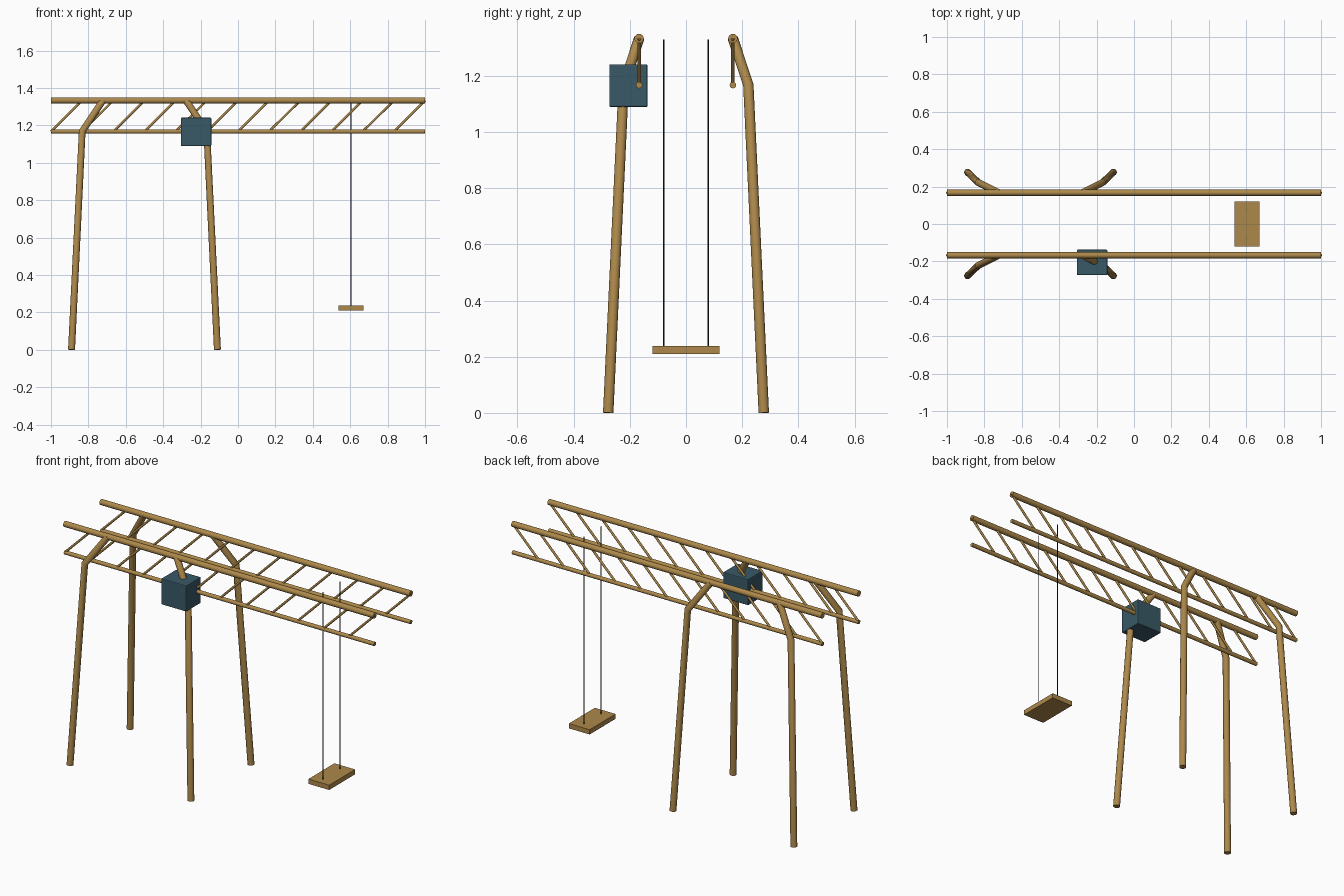
import bpy
import math
from mathutils import Vector

cube = bpy.data.objects.get("Cube")
if cube:
    bpy.data.objects.remove(cube, do_unlink=True)


def make_material(name, colour):
    mat = bpy.data.materials.new(name)
    mat.use_nodes = True
    mat.diffuse_color = (*colour, 1)
    mat.node_tree.nodes["Principled BSDF"].inputs["Base Color"].default_value = (*colour, 1)
    return mat


wood = make_material("wood", (0.42, 0.25, 0.07))
teal = make_material("dark teal", (0.04, 0.10, 0.135))
cord = make_material("dark cord", (0.01, 0.012, 0.015))


def activate(obj):
    bpy.ops.object.select_all(action="DESELECT")
    obj.select_set(True)
    bpy.context.view_layer.objects.active = obj


def tube(name, points, radius, mat):
    """Round bar with capped ends, mitred where the path bends."""
    curve = bpy.data.curves.new(name, "CURVE")
    curve.dimensions = "3D"
    curve.bevel_depth = radius
    curve.bevel_resolution = 6
    curve.use_fill_caps = True
    spline = curve.splines.new("POLY")
    spline.points.add(len(points) - 1)
    for p, co in zip(spline.points, points):
        p.co = (*co, 1)
    obj = bpy.data.objects.new(name, curve)
    bpy.context.collection.objects.link(obj)
    curve.materials.append(mat)
    activate(obj)
    bpy.ops.object.convert(target="MESH")
    bpy.ops.object.shade_smooth_by_angle(angle=math.radians(40))
    return bpy.context.object


def box(name, low, high, mat, bevel=0):
    low, high = Vector(low), Vector(high)
    bpy.ops.mesh.primitive_cube_add(size=1, location=(low + high) / 2)
    obj = bpy.context.object
    obj.name = name
    obj.scale = high - low
    bpy.ops.object.transform_apply(location=False, rotation=False, scale=True)
    obj.data.materials.append(mat)
    if bevel:
        mod = obj.modifiers.new("soft edges", "BEVEL")
        mod.width = bevel
        mod.segments = 2
    return obj


TOP, LOW, RAIL_Y = 1.333, 1.167, 0.167
BAYS = 12
MID_X = -0.5  # middle of the leg frame

for side, y in (("front", -1), ("back", 1)):
    # Truss rails
    tube(side + "_top_rail", [(-1, y * RAIL_Y, TOP), (1, y * RAIL_Y, TOP)], 0.0165, wood)
    tube(side + "_lower_rail", [(-1, y * RAIL_Y, LOW), (1, y * RAIL_Y, LOW)], 0.0115, wood)
    # Slanted truss struts
    step = 2 / BAYS
    for i in range(BAYS):
        x = -1 + i * step
        tube(f"{side}_strut_{i + 1}", [(x, y * RAIL_Y, LOW), (x + step, y * RAIL_Y, TOP)], 0.0065, wood)
    # Splayed legs bending in to the top rail
    for end, s in (("right", -1), ("left", 1)):
        tube(f"{side}_{end}_leg",
             [(MID_X + s * 0.39, y * 0.277, 0),
              (MID_X + s * 0.333, y * 0.222, LOW),
              (MID_X + s * 0.222, y * RAIL_Y, TOP)], 0.0185, wood)

# Box on the front left leg
box("control_box", (-0.305, -0.273, 1.089), (-0.143, -0.137, 1.241), teal, 0.005)

# Swing
box("swing_seat", (0.538, -0.12, 0.21), (0.672, 0.12, 0.238), wood)
for side, y in (("front", -0.079), ("back", 0.079)):
    tube(side + "_swing_rope", [(0.603, y, 0.225), (0.603, y, 1.33)], 0.0025, cord)
